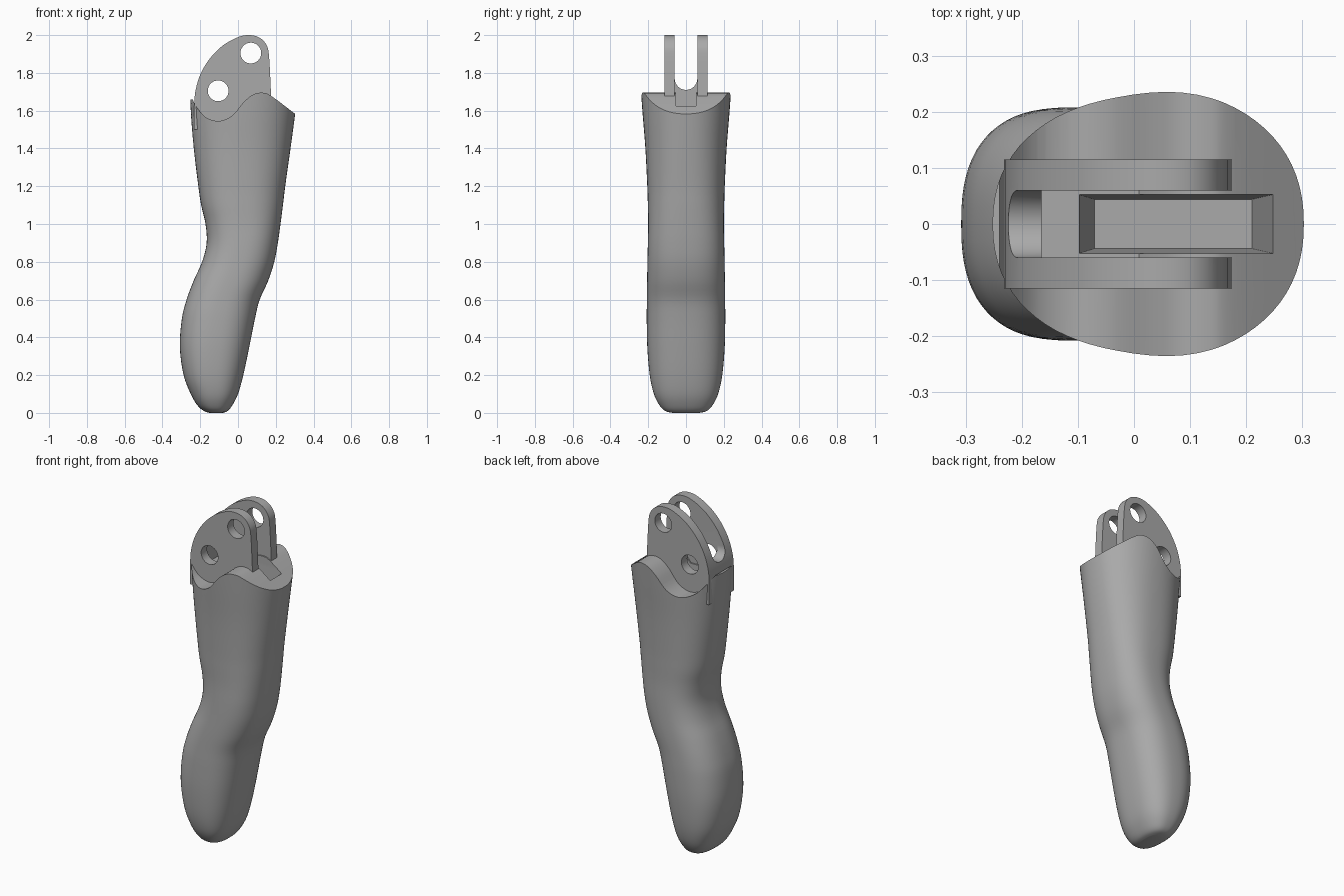
import bpy
import bmesh
import math
from mathutils import Vector

default = bpy.data.objects.get("Cube")
if default:
    bpy.data.objects.remove(default, do_unlink=True)

grey = bpy.data.materials.new("plain grey")
grey.use_nodes = True
colour = (0.4, 0.4, 0.4, 1)
grey.diffuse_color = colour
grey.node_tree.nodes["Principled BSDF"].inputs["Base Color"].default_value = colour


def finish(name, bm):
    """Turn a bmesh into a scene object with the shared material."""
    bmesh.ops.recalc_face_normals(bm, faces=bm.faces)
    mesh = bpy.data.meshes.new(name)
    bm.to_mesh(mesh)
    bm.free()
    mesh.materials.append(grey)
    obj = bpy.data.objects.new(name, mesh)
    bpy.context.collection.objects.link(obj)
    return obj


def spline(points, steps):
    """Smooth Catmull-Rom curve through tuples of any length."""
    result = []
    last = len(points) - 1
    for i in range(last):
        a, b = points[max(i - 1, 0)], points[i]
        c, d = points[i + 1], points[min(i + 2, last)]
        for s in range(steps):
            t = s / steps
            result.append(tuple(
                q + t / 2 * (r - p + t * (2 * p - 5 * q + 4 * r - w
                                          + t * (3 * (q - r) + w - p)))
                for p, q, r, w in zip(a, b, c, d)))
    result.append(points[last])
    return result


def loft(name, rings):
    """Skin closed rings of equal length and cap both ends."""
    bm = bmesh.new()
    loops = [[bm.verts.new(p) for p in ring] for ring in rings]
    for low, high in zip(loops, loops[1:]):
        for i in range(len(low)):
            j = (i + 1) % len(low)
            bm.faces.new((low[i], low[j], high[j], high[i]))
    bm.faces.new(loops[0])
    bm.faces.new(loops[-1])
    return finish(name, bm)


def prism_y(name, outline, half):
    """Extrude an x-z outline symmetrically along y."""
    return loft(name, [[(x, y, z) for x, z in outline] for y in (-half, half)])


def prism_x(name, outline, start, end):
    """Extrude a y-z outline along x."""
    return loft(name, [[(x, y, z) for y, z in outline] for x in (start, end)])


def cut(target, cutter):
    cutter.hide_render = True
    mod = target.modifiers.new("cut", "BOOLEAN")
    mod.operation = "DIFFERENCE"
    mod.solver = "EXACT"
    mod.object = cutter
    bpy.context.view_layer.objects.active = target
    bpy.ops.object.modifier_apply(modifier=mod.name)


# Body: stations of height, left edge, right edge, half depth
stations = [
    (0, -.15, -.08, .07), (.01, -.18, -.055, .11), (.04, -.215, -.03, .14),
    (.1, -.25, 0, .17), (.2, -.288, .028, .192), (.35, -.308, .06, .205),
    (.5, -.297, .09, .208), (.6, -.272, .115, .207), (.7, -.235, .16, .206),
    (.8, -.19, .192, .204), (.9, -.166, .211, .202), (1, -.172, .225, .2),
    (1.1, -.195, .238, .202), (1.2, -.21, .25, .205), (1.4, -.234, .278, .215),
    (1.6, -.25, .305, .231), (1.8, -.255, .33, .245)]


def section(z, left, right, depth, count=72):
    power = 2 / (2.5 - 0.35 * min(max(z - 1, 0), 0.7) / 0.7)
    centre, half = (left + right) / 2, (right - left) / 2
    ring = []
    for i in range(count):
        angle = math.tau * i / count
        c, s = math.cos(angle), math.sin(angle)
        ring.append((centre + half * math.copysign(abs(c) ** power, c),
                     depth * math.copysign(abs(s) ** power, s), z))
    return ring


body = loft("body", [section(*station) for station in spline(stations, 4)])

# Wavy rim cut across the top of the body
wave = spline([(-.24, 1.66), (-.22, 1.62), (-.17, 1.565), (-.1, 1.545),
               (-.03, 1.575), (.03, 1.645), (.08, 1.685), (.13, 1.695),
               (.18, 1.675), (.31, 1.577)], 5)
rim = prism_y("rim_cutter", [(-.5, 1.63), *wave, (.5, 1.44), (.5, 2.2), (-.5, 2.2)], .5)
cut(body, rim)

# Hinge fork: one rounded block, split into two lugs
crown = spline([(-.232, 1.62), (-.226, 1.7), (-.2, 1.79), (-.15, 1.875),
                (-.08, 1.945), (0, 1.989), (.06, 2), (.115, 1.986),
                (.152, 1.945), (.165, 1.88), (.175, 1.68)], 5)
fork = prism_y("hinge_fork", [(-.232, 1.5), *crown, (.175, 1.5)], .115)

# Gap between the lugs, leaving a scooped web at the back end
gap = .06
scoop = [(gap * math.cos(a), 1.77 + gap * math.sin(a))
         for a in (math.pi + math.pi * i / 16 for i in range(17))]
web_cutter = prism_x("web_cutter", [(-gap, 2.2), *scoop, (gap, 2.2)], -.5, .5)
gap_cutter = prism_x("gap_cutter", [(-gap, 2.2), (-gap, 1.62), (gap, 1.62), (gap, 2.2)],
                     -.165, .5)

# Tapered pocket sunk into the body between the lugs
pocket_cutter = loft("pocket_cutter", [
    [(x0, -y, z), (x1, -y, z), (x1, y, z), (x0, y, z)]
    for x0, x1, y, z in ((-.07, .21, .044, 1.42), (-.1, .25, .053, 1.64),
                         (-.1, .25, .053, 1.75))])

cutters = [rim, web_cutter, gap_cutter, pocket_cutter]

# Pin holes through both lugs
for x, z in ((-.105, 1.705), (.068, 1.905)):
    circle = [(x + .055 * math.cos(math.tau * i / 40),
               z + .055 * math.sin(math.tau * i / 40)) for i in range(40)]
    hole = prism_y("pin_hole_cutter", circle, .4)
    cut(fork, hole)
    cutters.append(hole)

cut(fork, web_cutter)
cut(fork, gap_cutter)
cut(fork, pocket_cutter)
cut(body, pocket_cutter)
for cutter in cutters:
    bpy.data.objects.remove(cutter, do_unlink=True)

# Smooth shading with crisp rims
for obj in (body, fork):
    bpy.ops.object.select_all(action="DESELECT")
    obj.select_set(True)
    bpy.context.view_layer.objects.active = obj
    bpy.ops.object.shade_smooth_by_angle(angle=math.radians(35))
